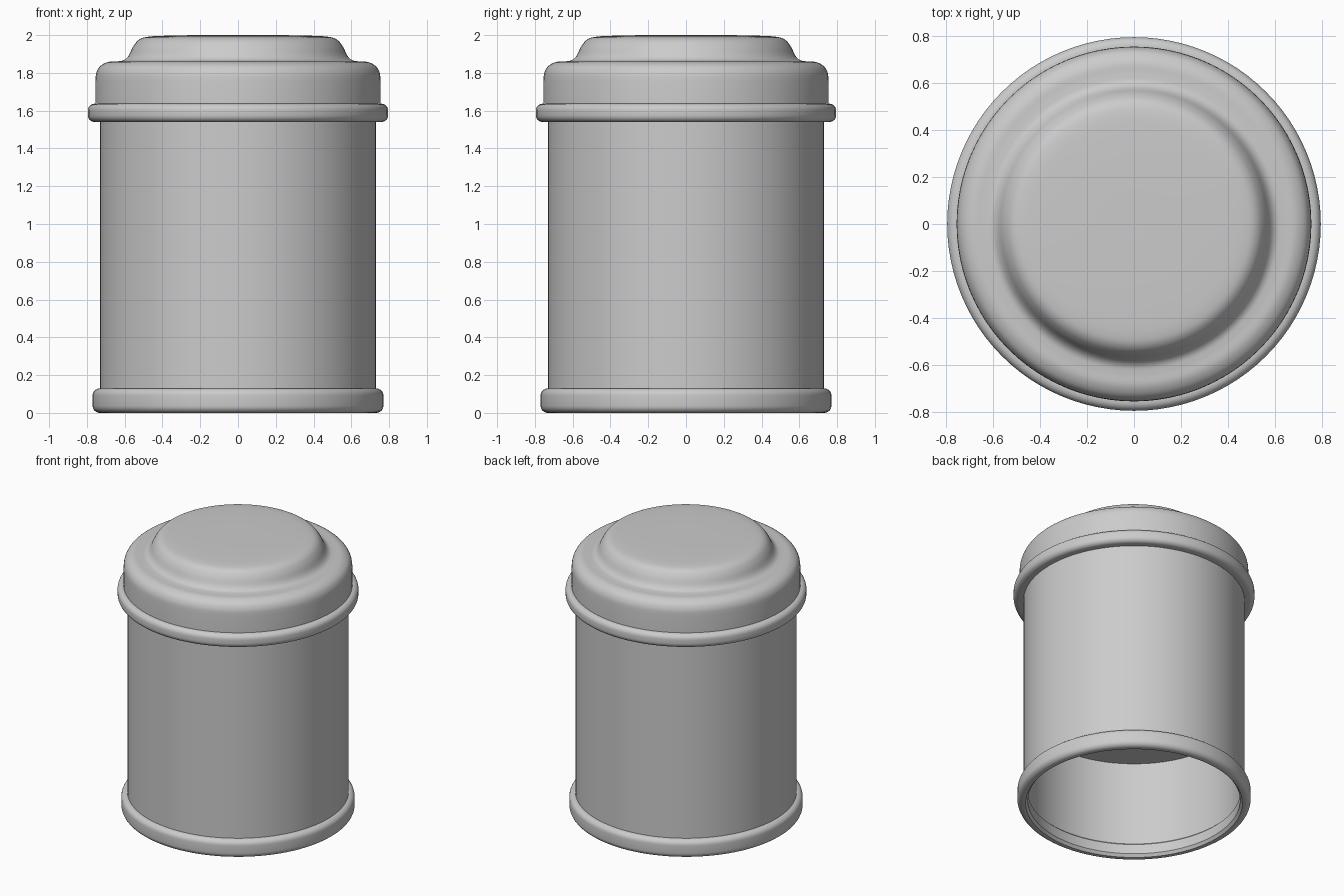
import bpy, bmesh, math

if "Cube" in bpy.data.objects:
    bpy.data.objects.remove(bpy.data.objects["Cube"])

SEGMENTS = 96


def bead(r_in, r_out, z0, z1, round_r, steps=6):
    """Outward bead profile from lower inner edge to upper inner edge."""
    pts = [(r_in, z0)]
    for cz, a0 in ((z0 + round_r, -90), (z1 - round_r, 0)):
        for i in range(steps + 1):
            a = math.radians(a0 + 90 * i / steps)
            pts.append((r_out - round_r + round_r * math.cos(a), cz + round_r * math.sin(a)))
    return pts + [(r_in, z1)]


def smooth_profile(pts, steps=5):
    """Catmull-Rom curve through the profile points."""
    out = []
    p = [pts[0]] + pts + [pts[-1]]
    for a, b, c, d in zip(p, p[1:], p[2:], p[3:]):
        for i in range(steps):
            t = i / steps
            out.append(tuple(0.5 * (2 * b[k] + (c[k] - a[k]) * t
                       + (2 * a[k] - 5 * b[k] + 4 * c[k] - d[k]) * t ** 2
                       + (3 * b[k] - a[k] - 3 * c[k] + d[k]) * t ** 3) for k in (0, 1)))
    return out + [pts[-1]]


def lathe(name, profile):
    bm = bmesh.new()
    verts = [bm.verts.new((r, 0, z)) for r, z in profile]
    edges = [bm.edges.new(pair) for pair in zip(verts, verts[1:])]
    bmesh.ops.spin(bm, geom=verts + edges, cent=(0, 0, 0), axis=(0, 0, 1),
                   angle=math.tau, steps=SEGMENTS, use_duplicate=False)
    bmesh.ops.remove_doubles(bm, verts=bm.verts[:], dist=0.0001)
    bmesh.ops.recalc_face_normals(bm, faces=bm.faces[:])
    mesh = bpy.data.meshes.new(name)
    bm.to_mesh(mesh)
    bm.free()
    obj = bpy.data.objects.new(name, mesh)
    bpy.context.collection.objects.link(obj)
    bpy.ops.object.select_all(action='DESELECT')
    obj.select_set(True)
    bpy.context.view_layer.objects.active = obj
    bpy.ops.object.shade_smooth_by_angle(angle=math.radians(35))
    return obj


# Hollow body, with a recessed floor up inside
lathe("body", [(0, 0.71), (0.71, 0.71), (0.71, 0.10), (0.73, 0.10), (0.73, 1.60)])

# Rolled foot ring, open in the middle
foot = bead(0.73, 0.77, 0.0, 0.13, 0.038)
lathe("foot_ring", [(0.71, 0.10), (0.70, 0.09), (0.70, 0.02), (0.715, 0.0)] + foot)

# Rolled bead along the lower lid edge
lathe("lid_bead", bead(0.725, 0.795, 1.54, 1.637, 0.036))

# Stepped lid
lid_curve = smooth_profile([(0.755, 1.76), (0.75, 1.80), (0.73, 1.835), (0.69, 1.857),
                            (0.64, 1.861), (0.605, 1.867), (0.58, 1.89), (0.555, 1.94),
                            (0.525, 1.975), (0.48, 1.991), (0.38, 1.997), (0.2, 2.0), (0, 2.0)])
lathe("lid", [(0.755, 1.62)] + lid_curve)
